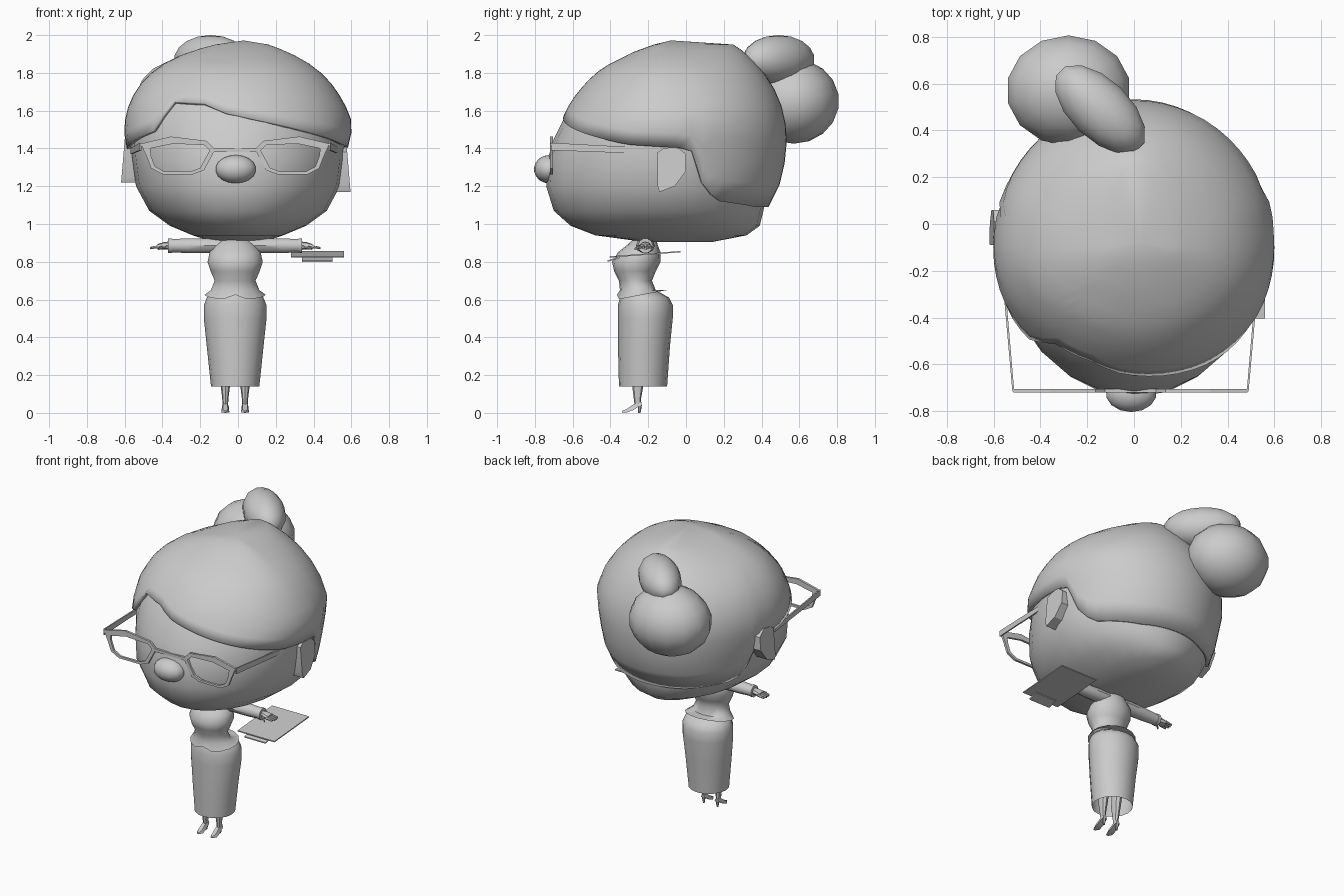
import bpy, bmesh, math
from mathutils import Vector, Matrix

if "Cube" in bpy.data.objects:
    bpy.data.objects.remove(bpy.data.objects["Cube"])

grey = bpy.data.materials.new("plain_grey")
grey.diffuse_color = (0.6, 0.6, 0.6, 1)
grey.use_nodes = True
grey.node_tree.nodes["Principled BSDF"].inputs["Base Color"].default_value = grey.diffuse_color
CX, CY = -0.015, -0.215          # axis of the body


def finish(name, bm, angle=40):
    bmesh.ops.recalc_face_normals(bm, faces=bm.faces)
    me = bpy.data.meshes.new(name)
    bm.to_mesh(me)
    bm.free()
    ob = bpy.data.objects.new(name, me)
    bpy.context.collection.objects.link(ob)
    me.materials.append(grey)
    if angle:
        bpy.ops.object.select_all(action='DESELECT')
        ob.select_set(True)
        bpy.context.view_layer.objects.active = ob
        bpy.ops.object.shade_smooth_by_angle(angle=math.radians(angle))
    return ob


def loft(name, rings, caps=(True, True), angle=40):
    bm = bmesh.new()
    vs = [[bm.verts.new(p) for p in r] for r in rings]
    n = len(vs[0])
    for a, b in zip(vs, vs[1:]):
        for i in range(n):
            bm.faces.new((a[i], a[(i + 1) % n], b[(i + 1) % n], b[i]))
    if caps[0]:
        bm.faces.new(vs[0])
    if caps[1]:
        bm.faces.new(vs[-1])
    return finish(name, bm, angle)


def around(row, t, cy=None):
    """Point at angle t (0 = front) on a section (z, left, right, front, back)."""
    z, xl, xr, yf, yb = row
    cy = max(yf, min(yb, -0.1)) if cy is None else cy
    s, c = math.sin(t), math.cos(t)
    return (s * (xr if s > 0 else -xl), cy - c * ((cy - yf) if c > 0 else (yb - cy)), z)


def lerp_table(rows, k):
    if k <= rows[0][0]:
        return rows[0]
    for a, b in zip(rows, rows[1:]):
        if k <= b[0]:
            f = (k - a[0]) / (b[0] - a[0])
            return tuple(p + (q - p) * f for p, q in zip(a, b))
    return rows[-1]


def ellipse(cx, cy, z, rx, ry, n=16):
    return [(cx + rx * math.sin(2 * math.pi * i / n),
             cy - ry * math.cos(2 * math.pi * i / n), z) for i in range(n)]


def tube(name, stations, n=10, caps=(True, True)):
    """Sections across x: (x, y, z, half depth, half height)."""
    return loft(name, [[(x, y + ry * math.cos(2 * math.pi * i / n),
                         z + rz * math.sin(2 * math.pi * i / n)) for i in range(n)]
                       for x, y, z, ry, rz in stations], caps)


def ball(name, loc, radii, turn=0, seg=14, rings=9):
    bm = bmesh.new()
    m = Matrix.Translation(loc) @ Matrix.Rotation(turn, 4, 'Z') @ Matrix.Diagonal((*radii, 1))
    bmesh.ops.create_uvsphere(bm, u_segments=seg, v_segments=rings, radius=1, matrix=m)
    return finish(name, bm, 60)


def box(name, pts, angle=0):
    """Solid between two four-point loops."""
    return loft(name, [pts[:4], pts[4:]], angle=angle)


# Head
face = [(0.905, -.13, .13, -.22, .14), (0.94, -.24, .24, -.48, .32),
        (0.99, -.36, .36, -.61, .39), (1.07, -.47, .47, -.70, .41),
        (1.20, -.54, .54, -.74, .43), (1.35, -.56, .56, -.73, .44),
        (1.45, -.57, .56, -.70, .44), (1.60, -.55, .55, -.625, .43),
        (1.75, -.47, .47, -.50, .38), (1.85, -.32, .32, -.36, .27)]
N = 24
loft("head", [[around(r, 2 * math.pi * i / N) for i in range(N)] for r in face], angle=70)

# Hair shell whose lower edge sweeps across the forehead and behind the ears
hair = [(1.08, -.49, .49, -.70, .43), (1.15, -.54, .54, -.735, .48),
        (1.30, -.565, .565, -.74, .52), (1.45, -.60, .59, -.712, .535),
        (1.52, -.605, .612, -.675, .53), (1.65, -.575, .56, -.61, .50),
        (1.75, -.51, .49, -.53, .45), (1.83, -.43, .41, -.44, .39),
        (1.91, -.27, .27, -.28, .31), (1.95, -.12, .16, -.17, .25)]
edge = [(-180, 1.09), (-150, 1.09), (-120, 1.12), (-109, 1.18), (-104, 1.38), (-75, 1.42),
        (-46, 1.50), (-38, 1.65), (-18, 1.64), (-7, 1.59), (20, 1.53), (70, 1.42),
        (100, 1.40), (104, 1.37), (109, 1.18), (120, 1.12), (150, 1.09), (180, 1.09)]
M, K = 60, 10
bm = bmesh.new()
cols = []
for i in range(M):
    deg = -180 + 360 * i / M
    low = lerp_table(edge, deg)[1]
    cols.append([bm.verts.new(around(lerp_table(hair, low + (1.95 - low) * (1 - (1 - j / K) ** 1.4)),
                                     math.radians(deg))) for j in range(K + 1)])
crown = bm.verts.new((0.03, -0.08, 1.972))
for a, b in zip(cols, cols[1:] + cols[:1]):
    for j in range(K):
        bm.faces.new((a[j], b[j], b[j + 1], a[j + 1]))
    bm.faces.new((a[K], b[K], crown))
shell = finish("hair", bm, 60)
mod = shell.modifiers.new("thickness", 'SOLIDIFY')
mod.thickness, mod.offset = 0.02, -1

# Bun and the knot on top of it
ball("hair_bun", (-0.28, 0.57, 1.65), (0.27, 0.24, 0.225))
ball("hair_knot", (-0.145, 0.49, 1.87), (0.245, 0.13, 0.13), math.radians(-44))

# Nose
ball("nose", (-0.012, -0.725, 1.29), (0.11, 0.08, 0.075))

# Ears
ear = [(-.15, 1.38), (-.12, 1.40), (-.05, 1.41), (0, 1.37), (0, 1.28),
       (-.06, 1.20), (-.14, 1.17), (-.15, 1.20)]
for name, xs, dy, dz in (("right_ear", (.51, .585), 0, 0), ("left_ear", (-.53, -.608), .06, .05)):
    lean = 0.01 if xs[0] > 0 else -0.01
    loft(name, [[(x + lean * (1.3 - z) / .12, y + dy, z + dz) for y, z in ear] for x in xs], angle=30)

# Glasses: two rims, bridge and temples
outer = [(.50, 1.425), (.34, 1.463), (.15, 1.44), (.105, 1.395), (.165, 1.284),
         (.225, 1.263), (.385, 1.263), (.445, 1.295), (.47, 1.36)]
inner = [(.45, 1.40), (.33, 1.425), (.165, 1.418), (.135, 1.39), (.185, 1.297),
         (.235, 1.278), (.375, 1.278), (.425, 1.305), (.445, 1.36)]
for side, name in ((1, "right"), (-1, "left")):
    def X(x): return CX + side * x
    rim = [[(X(x), y, z) for x, z in loop] for loop, y in
           ((outer, -.72), (outer, -.705), (inner, -.705), (inner, -.72), (outer, -.72))]
    loft(name + "_rim", rim, (False, False), 0)
    box(name + "_temple", [(X(.497), -.715, 1.39), (X(.505), -.715, 1.39),
                           (X(.505), -.715, 1.43), (X(.497), -.715, 1.43),
                           (X(.545), -.15, 1.37), (X(.555), -.15, 1.37),
                           (X(.555), -.15, 1.40), (X(.545), -.15, 1.40)])
box("bridge", [(CX - .12, y, z) for y, z in ((-.72, 1.38), (-.705, 1.38), (-.705, 1.40), (-.72, 1.40))] +
    [(CX + .12, y, z) for y, z in ((-.72, 1.38), (-.705, 1.38), (-.705, 1.40), (-.72, 1.40))])

# Jacket: (z, half width, front, back); hem rises to the back with a front notch
torso = [(.60, .162, -.365, -.10), (.65, .128, -.35, -.16), (.70, .108, -.355, -.18),
         (.75, .13, -.38, -.16), (.80, .146, -.392, -.135), (.85, .135, -.36, -.135),
         (.89, .105, -.31, -.15), (.93, .06, -.27, -.16)]
rings = [ellipse(CX, (f + b) / 2, z, w, (b - f) / 2) for z, w, f, b in torso]
rings[0] = [(x, y, z + .05 * (y + .365) / .265 + (.025 if i == 0 else 0))
            for i, (x, y, z) in enumerate(rings[0])]
loft("jacket", rings, (False, True), 60)
loft("neck", [ellipse(CX, CY, .90, .045, .045, 10), ellipse(CX, CY, .96, .045, .045, 10)])

# Skirt, open at the bottom
skirt = [(.14, .128, -.355, -.10), (.35, .15, -.36, -.085), (.50, .166, -.36, -.07),
         (.57, .166, -.36, -.07), (.61, .15, -.35, -.09), (.65, .11, -.335, -.16)]
loft("skirt", [ellipse(CX, (f + b) / 2, z, w, (b - f) / 2) for z, w, f, b in skirt],
     (False, True), 60)

for side, name in ((1, "right"), (-1, "left")):
    def X(x): return CX + side * x
    # Sleeve, cuff, hand and fingers
    tube(name + "_sleeve", [(X(.04), CY, .885, .05, .04), (X(.14), CY, .885, .05, .041),
                            (X(.25), CY, .885, .043, .041), (X(.345), CY, .885, .037, .036)])
    tube(name + "_cuff", [(X(.335), CY, .885, .04, .04), (X(.355), CY, .885, .04, .04)])
    tube(name + "_hand", [(X(.345), CY, .885, .02, .022), (X(.375), CY, .885, .03, .02),
                          (X(.41), CY, .88, .033, .014)], 8)
    for k in range(4):
        y = CY - .027 + .018 * k
        tip = .455 - .006 * abs(k - 1.5)
        tube(f"{name}_finger_{k + 1}", [(X(.40), y, .88, .009, .010),
                                        (X(tip), y * 1.06 + .013, .873, .006, .006)], 6)
    tube(name + "_thumb", [(X(.365), CY - .02, .882, .012, .011),
                           (X(.405), CY - .055, .868, .006, .006)], 6)
    # Leg and heeled shoe
    lx = X(.052)
    loft(name + "_leg", [ellipse(lx, y, z, rx, ry, 8) for z, y, rx, ry in
                         ((.04, -.255, .014, .017), (.08, -.257, .017, .02),
                          (.16, -.255, .027, .032), (.30, -.24, .034, .04))])
    sole = [(-.34, .002, .008, .008), (-.315, .002, .022, .018), (-.28, .014, .02, .03),
            (-.25, .034, .018, .024), (-.235, .04, .014, .018)]
    loft(name + "_shoe", [[(lx - w, y, z), (lx + w, y, z), (lx + w * .6, y, z + h),
                           (lx - w * .6, y, z + h)] for y, z, w, h in sole], angle=30)
    loft(name + "_heel", [ellipse(lx, -.247, 0, .006, .006, 6), ellipse(lx, -.244, .042, .012, .011, 6)])


# Clipboard sheet tilted under the right hand, with its clip
def slab(name, x0, x1, y0, z0, y1, z1, t):
    low = [(x0, y0, z0), (x1, y0, z0), (x1, y1, z1), (x0, y1, z1)]
    box(name, low + [(x, y, z + t) for x, y, z in low])


slab("board", .28, .56, -.405, .822, -.03, .85, .007)
slab("board_clip", .34, .50, -.415, .80, -.35, .82, .008)
